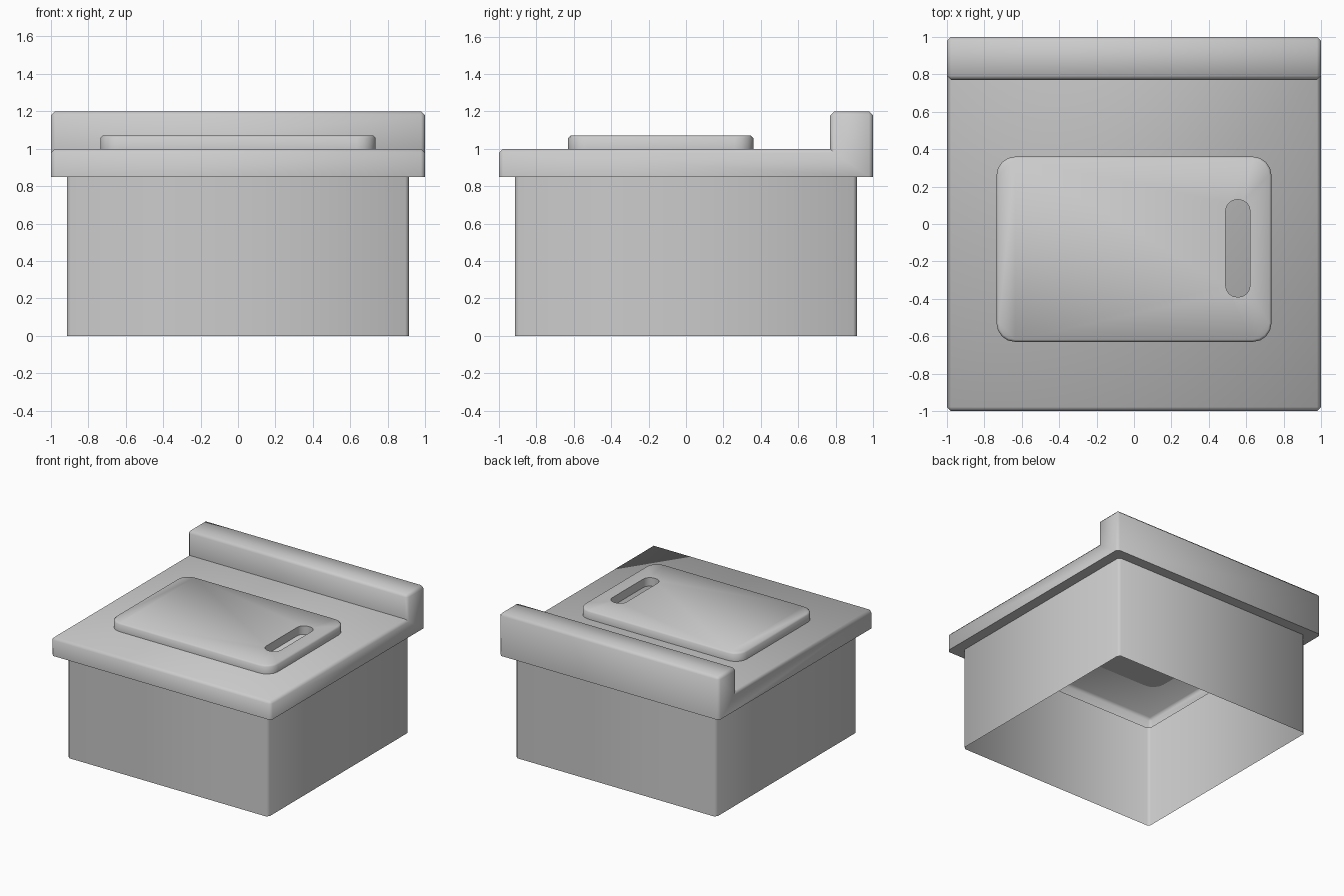
import bpy, bmesh, math

if "Cube" in bpy.data.objects:
    bpy.data.objects.remove(bpy.data.objects["Cube"])


def finish(name, bm):
    bmesh.ops.recalc_face_normals(bm, faces=bm.faces)
    mesh = bpy.data.meshes.new(name)
    bm.to_mesh(mesh)
    bm.free()
    ob = bpy.data.objects.new(name, mesh)
    bpy.context.collection.objects.link(ob)
    bpy.ops.object.select_all(action='DESELECT')
    ob.select_set(True)
    bpy.context.view_layer.objects.active = ob
    bpy.ops.object.shade_smooth_by_angle(angle=math.radians(60))
    return ob


# Counter with raised back ledge: side profile extruded across x
BASE_Z, TOP_Z, LEDGE_Z, LEDGE_Y = 0.85, 1.0, 1.2, 0.77
profile = [(-1, BASE_Z), (-1, TOP_Z), (LEDGE_Y, TOP_Z),
           (LEDGE_Y, LEDGE_Z), (1, LEDGE_Z), (1, BASE_Z)]
bm = bmesh.new()
side = bm.faces.new([bm.verts.new((-1, y, z)) for y, z in profile])
ext = bmesh.ops.extrude_face_region(bm, geom=[side], use_keep_orig=True)
bmesh.ops.translate(bm, vec=(2, 0, 0),
                    verts=[v for v in ext['geom'] if isinstance(v, bmesh.types.BMVert)])
bmesh.ops.recalc_face_normals(bm, faces=bm.faces)


def should_bevel(e):
    a, b = (v.co for v in e.verts)
    on_base = a.z < BASE_Z + 0.001 and b.z < BASE_Z + 0.001
    inner_crease = all(abs(c.y - LEDGE_Y) < 0.001 and abs(c.z - TOP_Z) < 0.001 for c in (a, b))
    return not on_base and not inner_crease


bmesh.ops.bevel(bm, geom=[e for e in bm.edges if should_bevel(e)],
                offset=0.022, segments=1, profile=0.5, affect='EDGES')

# Open the underside, then step inward and drop the cabinet walls to the floor
bottom = [f for f in bm.faces if all(abs(v.co.z - BASE_Z) < 0.001 for v in f.verts)]
bmesh.ops.delete(bm, geom=bottom, context='FACES_ONLY')
rim = [e for e in bm.edges if e.is_boundary]
for scale, z in ((0.914, BASE_Z), (1.0, 0.0)):
    ext = bmesh.ops.extrude_edge_only(bm, edges=rim)['geom']
    rim = [g for g in ext if isinstance(g, bmesh.types.BMEdge)]
    for v in (g for g in ext if isinstance(g, bmesh.types.BMVert)):
        v.co = (v.co.x * scale, v.co.y * scale, z)
finish("counter_cabinet", bm)


# Cutting board with rounded corners and a grip slot
def rounded_loop(bm, x0, x1, y0, y1, r, z, segs):
    verts = []
    corners = [(x1 - r, y1 - r), (x0 + r, y1 - r), (x0 + r, y0 + r), (x1 - r, y0 + r)]
    for i, (cx, cy) in enumerate(corners):
        for k in range(segs + 1):
            a = math.pi / 2 * (i + k / segs)
            verts.append(bm.verts.new((cx + r * math.cos(a), cy + r * math.sin(a), z)))
    return verts


def bridge(bm, lower, upper):
    n = len(lower)
    for i in range(n):
        j = (i + 1) % n
        bm.faces.new((lower[i], lower[j], upper[j], upper[i]))


def loop_edges(bm, verts):
    return [bm.edges.get((verts[i - 1], verts[i])) for i in range(len(verts))]


bm = bmesh.new()
LOW, HIGH = 0.995, 1.07
outer = [rounded_loop(bm, -0.735 + d, 0.735 - d, -0.63 + d, 0.36 - d, 0.10 - d, z, 4)
         for d, z in ((0, LOW), (0, HIGH - 0.012), (0.012, HIGH))]
slot = [rounded_loop(bm, 0.49, 0.62, -0.39, 0.13, 0.06, z, 4) for z in (LOW, HIGH)]
bridge(bm, outer[0], outer[1])
bridge(bm, outer[1], outer[2])
bridge(bm, slot[1], slot[0])
for o, s in ((outer[0], slot[0]), (outer[2], slot[1])):
    bmesh.ops.triangle_fill(bm, edges=loop_edges(bm, o) + loop_edges(bm, s),
                            use_beauty=True)
finish("cutting_board", bm)
